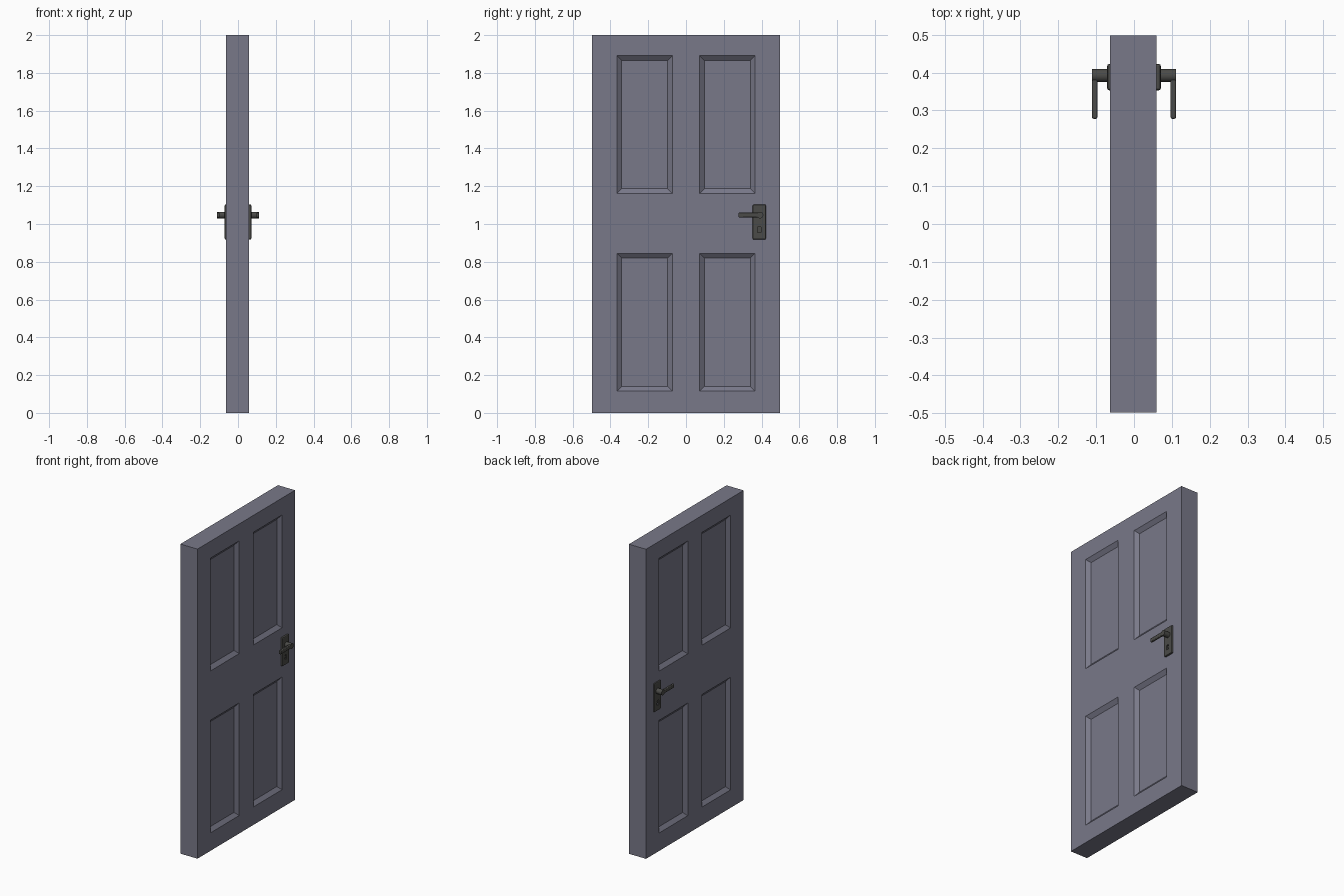
import bpy, bmesh, math
from mathutils import Matrix, Vector

if "Cube" in bpy.data.objects:
    bpy.data.objects.remove(bpy.data.objects["Cube"])


def material(name, color):
    m = bpy.data.materials.new(name)
    m.diffuse_color = (*color, 1)
    m.use_nodes = True
    m.node_tree.nodes["Principled BSDF"].inputs["Base Color"].default_value = m.diffuse_color
    return m


PAINT = material("door_paint", (0.19, 0.19, 0.25))
METAL = material("dark_metal", (0.07, 0.07, 0.065))


def make_object(name, bm, mat):
    bmesh.ops.recalc_face_normals(bm, faces=bm.faces)
    me = bpy.data.meshes.new(name)
    bm.to_mesh(me)
    bm.free()
    ob = bpy.data.objects.new(name, me)
    bpy.context.collection.objects.link(ob)
    me.materials.append(mat)
    return ob


def box_bm(lo, hi):
    lo, hi = Vector(lo), Vector(hi)
    bm = bmesh.new()
    bmesh.ops.create_cube(bm, size=1, matrix=Matrix.Translation((lo + hi) / 2)
                          @ Matrix.Diagonal((*(hi - lo), 1)))
    return bm


def cylinder_bm(x0, x1, y, z, r0, r1, sides):
    bm = bmesh.new()
    bmesh.ops.create_cone(bm, cap_ends=True, segments=sides, radius1=r0, radius2=r1, depth=x1 - x0,
                          matrix=Matrix.Translation(((x0 + x1) / 2, y, z))
                          @ Matrix.Rotation(math.pi / 2, 4, 'Y'))
    return bm


def bevel(ob, width, segments):
    b = ob.modifiers.new("bevel", 'BEVEL')
    b.width, b.segments = width, segments


def mirror(ob):
    ob.modifiers.new("mirror", 'MIRROR').use_axis = (True, False, False)


# Door leaf with four recessed panels on both faces
YS, ZS = (-0.365, -0.072, 0.072, 0.365), (0.116, 0.844, 1.162, 1.891)
bm = box_bm((-0.063, -0.498, 0), (0.059, 0.498, 2))
for axis, cuts in (((0, 1, 0), YS), ((0, 0, 1), ZS)):
    for c in cuts:
        bmesh.ops.bisect_plane(bm, geom=bm.verts[:] + bm.edges[:] + bm.faces[:],
                               plane_co=Vector(axis) * c, plane_no=axis)
panels = []
for f in bm.faces:
    c = f.calc_center_median()
    if (abs(f.normal.x) > 0.9 and 0.072 < abs(c.y) < 0.365
            and (ZS[0] < c.z < ZS[1] or ZS[2] < c.z < ZS[3])):
        panels.append(f)
bmesh.ops.inset_individual(bm, faces=panels, thickness=0.035, depth=-0.02)
make_object("door_leaf", bm, PAINT)

# Handle backplate with a keyhole, repeated on the other face
plate = make_object("handle_backplate", box_bm((0.05, 0.353, 0.918), (0.071, 0.423, 1.103)), METAL)
bevel(plate, 0.006, 2)
key = make_object("keyhole_cutter", box_bm((0.062, 0.378, 0.954), (0.09, 0.396, 0.984)), METAL)
key.hide_render = True
key.hide_viewport = True
cut = plate.modifiers.new("keyhole", 'BOOLEAN')
cut.operation, cut.object, cut.solver = 'DIFFERENCE', key, 'EXACT'
mirror(plate)

# Small lock cylinder inside the keyhole
mirror(make_object("lock_cylinder", cylinder_bm(0.06, 0.068, 0.387, 0.971, 0.006, 0.006, 12), METAL))

# Spindle neck and lever
neck = make_object("handle_neck", cylinder_bm(0.06, 0.111, 0.392, 1.047, 0.0175, 0.0175, 16), METAL)
mirror(neck)
lever = make_object("handle_lever", box_bm((0.097, 0.278, 1.035), (0.111, 0.392, 1.060)), METAL)
bevel(lever, 0.004, 2)
mirror(lever)

for ob in (neck, lever):
    bpy.ops.object.select_all(action='DESELECT')
    ob.select_set(True)
    bpy.context.view_layer.objects.active = ob
    bpy.ops.object.shade_smooth_by_angle(angle=math.radians(35))
